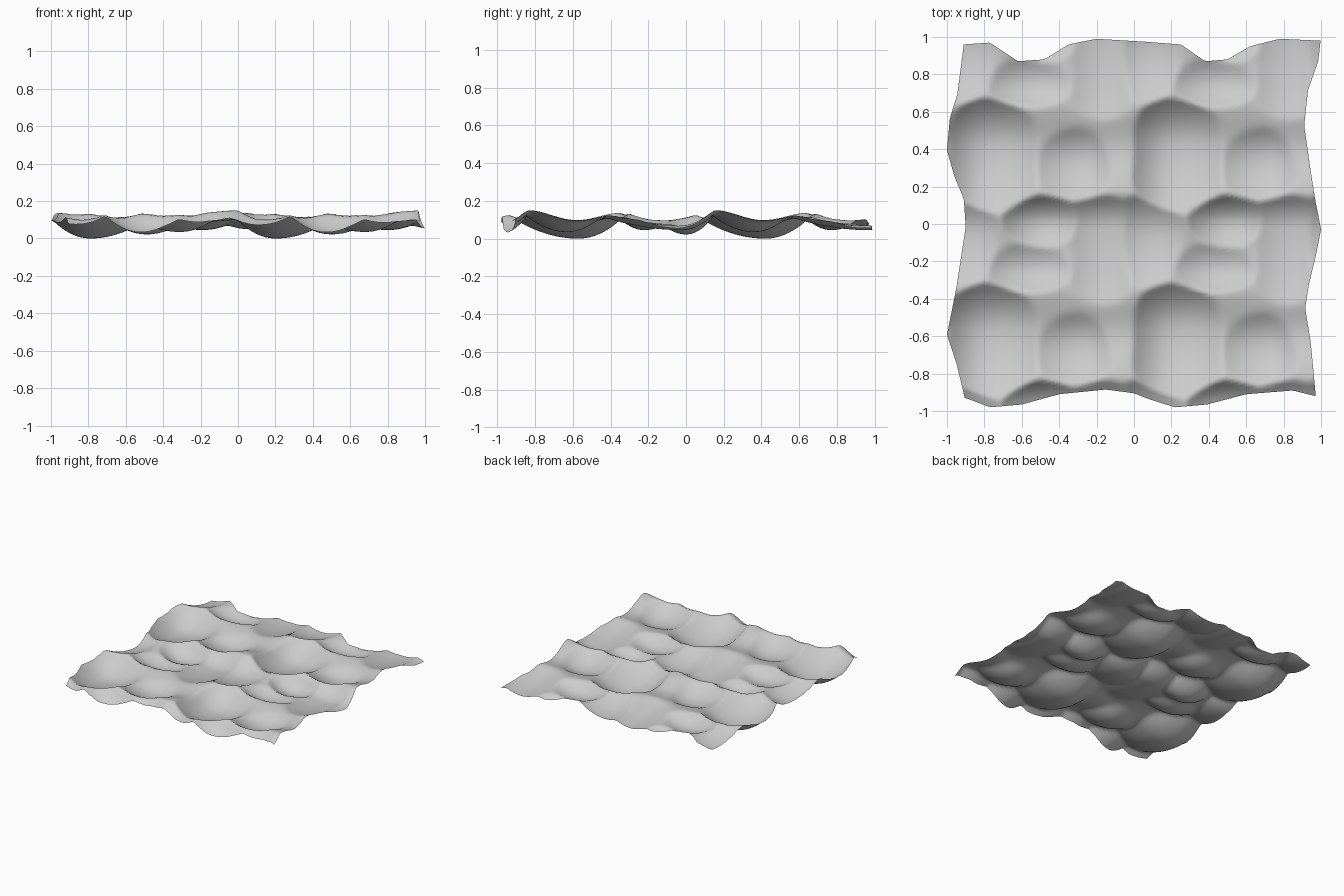
import bpy
import bmesh
import math

if "Cube" in bpy.data.objects:
    bpy.data.objects.remove(bpy.data.objects["Cube"])

PERIOD = 0.99      # the wave pattern repeats twice each way
N = 100            # grid cells along each side

# Wave troughs in one tile: x, y, level, then steepness to left, right, front, back
TROUGHS = [
    (0.20, 0.42, 0.000, 2.4, 1.1, 0.9, 2.0),
    (0.68, 0.36, 0.035, 1.2, 2.0, 1.8, 2.5),
    (0.50, 0.00, 0.022, 2.0, 1.6, 3.5, 4.5),
    (0.80, -0.02, 0.045, 1.5, 1.5, 0.4, 3.0),
    (0.06, -0.05, 0.050, 1.6, 1.3, 1.0, 2.2),
    (0.45, -0.22, 0.045, 1.2, 1.2, 3.5, 2.5),
]

# Wavy outline of the sheet: position along the side, offset of the side
LEFT = [(-0.94, -0.905), (-0.75, -0.95), (-0.6, -1.0), (-0.35, -0.95),
        (-0.02, -0.90), (0.13, -0.91), (0.25, -0.96), (0.39, -1.0),
        (0.56, -0.985), (0.69, -0.945), (0.96, -0.91)]
RIGHT = [(-0.92, 0.97), (-0.66, 0.945), (-0.48, 0.915), (-0.35, 0.935),
         (-0.2, 0.97), (-0.05, 1.0), (0.13, 0.965), (0.29, 0.94),
         (0.5, 0.91), (0.69, 0.93), (0.85, 0.985), (0.98, 1.0)]
FRONT = [(-0.9, -0.93), (-0.77, -0.98), (-0.6, -0.965), (-0.4, -0.91),
         (-0.15, -0.885), (0.0, -0.905), (0.09, -0.94), (0.22, -0.98),
         (0.39, -0.965), (0.6, -0.91), (0.85, -0.89), (0.97, -0.92)]
BACK = [(-0.91, 0.96), (-0.77, 0.97), (-0.62, 0.87), (-0.48, 0.88),
        (-0.35, 0.96), (-0.2, 0.99), (0.05, 0.975), (0.25, 0.96),
        (0.38, 0.87), (0.5, 0.88), (0.62, 0.95), (0.78, 0.99), (1.0, 0.98)]


def along(table, p):
    """Linear interpolation through a table of points."""
    if p <= table[0][0]:
        return table[0][1]
    for (a, va), (b, vb) in zip(table, table[1:]):
        if p <= b:
            return va + (vb - va) * (p - a) / (b - a)
    return table[-1][1]


def wrap(d):
    return d - PERIOD * round(d / PERIOD)


def height(x, y):
    """Lopsided troughs meeting in narrow crests of limited height."""
    w = 2 * math.pi / PERIOD
    crest = (0.125 + 0.022 * math.cos(2 * w * (y - 0.15))
             + 0.008 * math.cos(w * (y - 0.15))
             - 0.012 * (1 + math.cos(w * (x - 0.61))))
    soft = 0.005
    total = math.exp(-crest / soft)
    for cx, cy, z, kl, kr, kf, kb in TROUGHS:
        # check the neighbouring tiles too, since the troughs are lopsided
        best = 9
        for ox in (-PERIOD, 0, PERIOD):
            for oy in (-PERIOD, 0, PERIOD):
                dx, dy = wrap(x - cx) + ox, wrap(y - cy) + oy
                best = min(best, z + (kr if dx > 0 else kl) * dx * dx
                           + (kb if dy > 0 else kf) * dy * dy)
        total += math.exp(-best / soft)
    return -soft * math.log(total)


# Wave sheet: an open single-layer grid
bm = bmesh.new()
rows = []
for j in range(N + 1):
    t = j / N
    v = -0.94 + 1.9 * t
    row = []
    for i in range(N + 1):
        s = i / N
        x = along(LEFT, v) * (1 - s) + along(RIGHT, v) * s
        y = along(FRONT, x) * (1 - t) + along(BACK, x) * t
        row.append(bm.verts.new((x, y, height(x, y))))
    rows.append(row)
for a, b in zip(rows, rows[1:]):
    for i in range(N):
        bm.faces.new((a[i], a[i + 1], b[i + 1], b[i]))

# Rest the lowest trough on the ground
low = min(p.co.z for p in bm.verts)
for p in bm.verts:
    p.co.z -= low

mesh = bpy.data.meshes.new("wave_surface")
bm.to_mesh(mesh)
bm.free()
mesh.shade_smooth()
bpy.context.collection.objects.link(bpy.data.objects.new("wave_surface", mesh))
